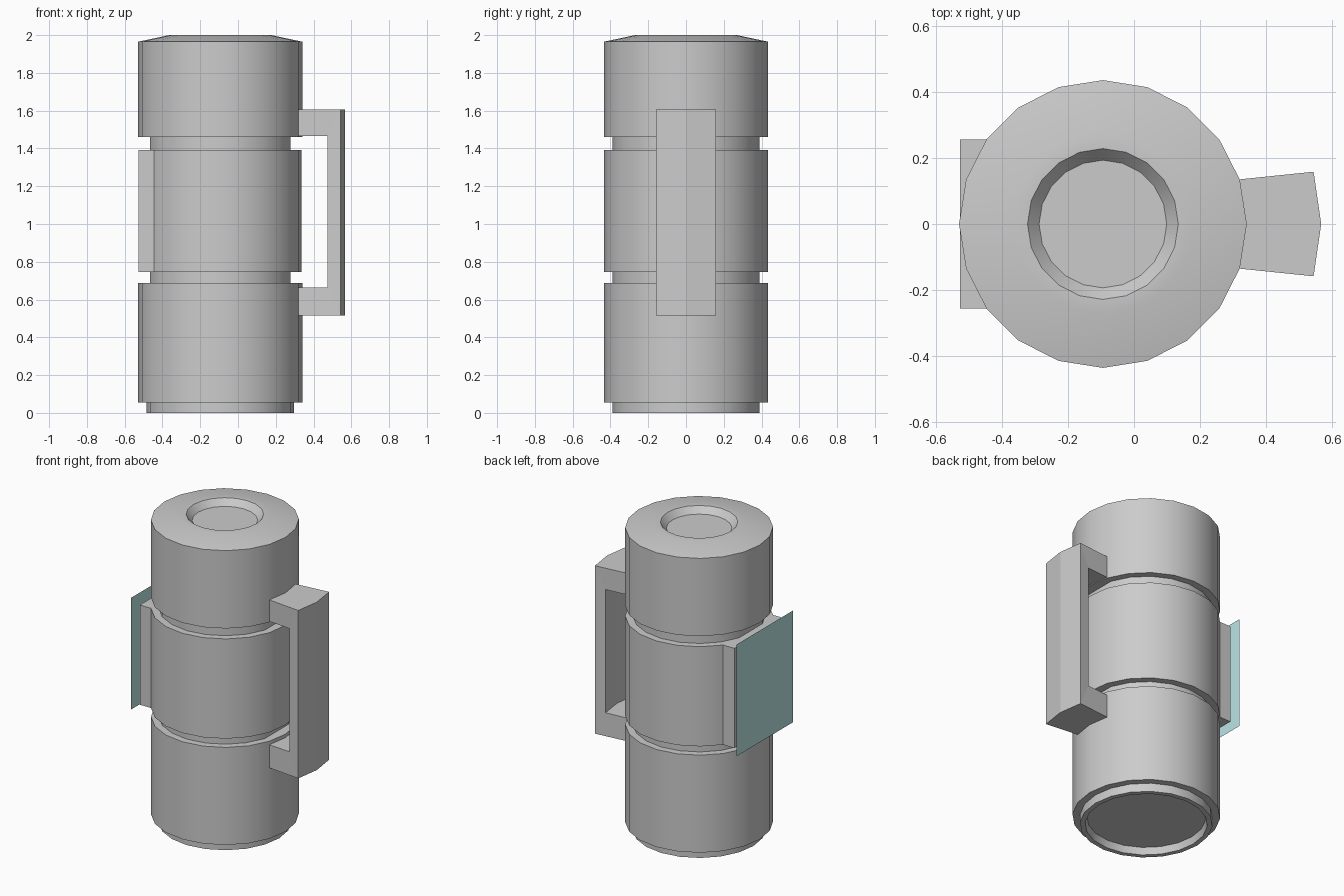
import bpy, bmesh, math

if "Cube" in bpy.data.objects:
    bpy.data.objects.remove(bpy.data.objects["Cube"])

CX = -0.094      # axis of the round body
SIDES = 20


def finish(name, bm, smooth=False):
    bmesh.ops.recalc_face_normals(bm, faces=bm.faces)
    mesh = bpy.data.meshes.new(name)
    bm.to_mesh(mesh)
    bm.free()
    ob = bpy.data.objects.new(name, mesh)
    bpy.context.collection.objects.link(ob)
    if smooth:
        bpy.ops.object.select_all(action='DESELECT')
        ob.select_set(True)
        bpy.context.view_layer.objects.active = ob
        bpy.ops.object.shade_smooth_by_angle(angle=math.radians(30))
    return ob


def lathe(name, profile):
    """Revolve (radius, z, x limit) points, capping both ends."""
    bm = bmesh.new()
    rings = []
    for r, z, lim in profile:
        ring = []
        for i in range(SIDES):
            a = 2 * math.pi * i / SIDES
            x = max(-lim, min(lim, r * math.cos(a)))
            ring.append(bm.verts.new((CX + x, r * math.sin(a), z)))
        rings.append(ring)
    for lo, hi in zip(rings, rings[1:]):
        for i in range(SIDES):
            j = (i + 1) % SIDES
            bm.faces.new((lo[i], lo[j], hi[j], hi[i]))
    bm.faces.new(rings[0])
    bm.faces.new(rings[-1])
    return finish(name, bm, True)


# Canister body: recessed foot, three drums with grooves, dished lid
R, FOOT, G = 0.435, 0.39, 0.371
lathe("canister_body", [
    (0.35, 0.045, 1), (0.36, 0.0, 1), (FOOT, 0.0, 1), (FOOT, 0.055, 1),
    (R, 0.055, 1), (R, 0.688, 1),
    (FOOT, 0.688, G), (FOOT, 0.745, G),
    (R, 0.745, 0.431), (R, 1.392, 0.431),
    (FOOT, 1.392, G), (FOOT, 1.46, G),
    (R, 1.46, 1), (R, 1.965, 1),
    (0.27, 2.0, 1), (0.228, 2.0, 1), (0.193, 1.96, 1),
])

# Flat mounting pad on the left of the middle drum
bm = bmesh.new()
bmesh.ops.create_cube(bm, size=1)
for v in bm.verts:
    v.co.x = -0.526 if v.co.x < 0 else -0.42
    v.co.y *= 0.512
    v.co.z = 0.745 if v.co.z < 0 else 1.392
finish("mounting_pad", bm)

# Thin coloured panel floating in front of the pad
bm = bmesh.new()
bm.faces.new([bm.verts.new((-0.566, y, z)) for y, z in
              ((0.29, 0.715), (-0.29, 0.715), (-0.29, 1.44), (0.29, 1.44))])
panel = finish("display_panel", bm)
mat = bpy.data.materials.new("pale_teal")
mat.diffuse_color = (0.5, 0.78, 0.78, 1)
mat.use_nodes = True
mat.node_tree.nodes["Principled BSDF"].inputs["Base Color"].default_value = mat.diffuse_color
panel.data.materials.append(mat)

# C-shaped handle: three stations across the width, bent outward in the middle
ROOT, INNER, OUTER = (0.32, 0.338, 0.135), (0.475, 0.495, 0.148), (0.543, 0.566, 0.158)
outer = [(ROOT, 0.515), (OUTER, 0.515), (OUTER, 1.605), (ROOT, 1.605)]
inner = [(ROOT, 0.665), (INNER, 0.665), (INNER, 1.465), (ROOT, 1.465)]
bm = bmesh.new()
stations = []
for s in (-1, 0, 1):
    stations.append([bm.verts.new((mid if s == 0 else side, s * w, z))
                     for (side, mid, w), z in outer + inner[::-1]])
for a, b in zip(stations, stations[1:]):
    for i in range(8):
        j = (i + 1) % 8
        bm.faces.new((a[i], a[j], b[j], b[i]))
for st in (stations[0], stations[-1]):
    for i in range(3):
        bm.faces.new((st[i], st[i + 1], st[6 - i], st[7 - i]))
finish("handle", bm)
